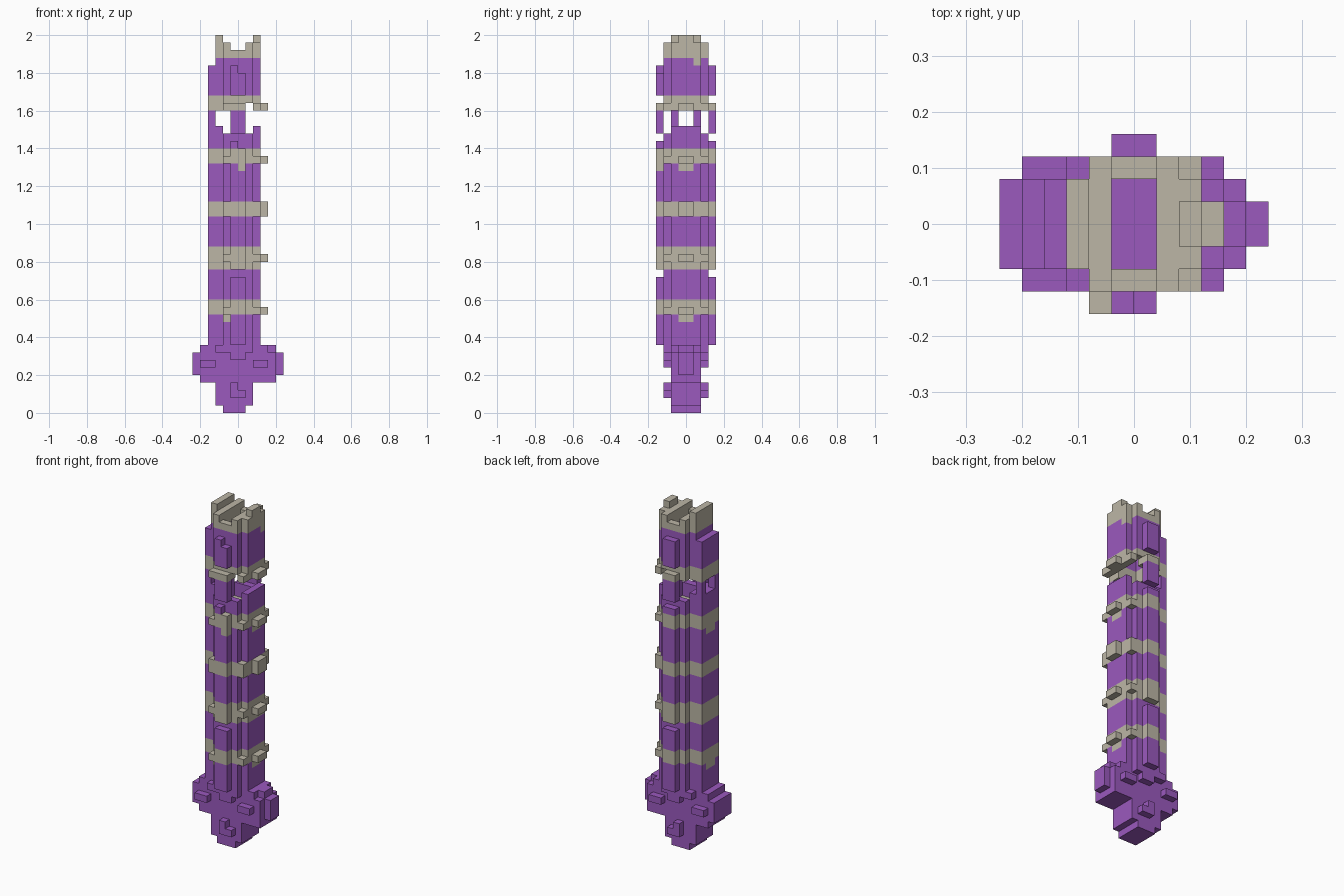
import bpy
import bmesh

U = 0.04  # edge length of one block

default = bpy.data.objects.get("Cube")
if default:
    bpy.data.objects.remove(default, do_unlink=True)


def make_material(name, colour):
    mat = bpy.data.materials.new(name)
    mat.use_nodes = True
    mat.diffuse_color = colour
    mat.node_tree.nodes["Principled BSDF"].inputs["Base Color"].default_value = colour
    return mat


PURPLE, STONE = 0, 1
MATERIALS = [make_material("purple", (0.328, 0.1, 0.515, 1)),
             make_material("pale stone", (0.503, 0.468, 0.381, 1))]

cells = {}  # block position -> (part, colour)


def block_range(x, y, z):
    return [(i, j, k) for i in range(*x) for j in range(*y) for k in range(*z)]


def fill(part, x, y, z, colour=PURPLE):
    for c in block_range(x, y, z):
        cells[c] = (part, colour)


def fill_both(part, x, y, z, colour=PURPLE):
    """Fill a box and its copy mirrored front to back."""
    fill(part, x, y, z, colour)
    fill(part, x, (-y[1], -y[0]), z, colour)


def carve(x, y, z):
    for c in block_range(x, y, z):
        cells.pop(c, None)


def paint(x, y, z):
    for c in block_range(x, y, z):
        if c in cells:
            cells[c] = (cells[c][0], STONE)


# Pointed foot
fill("foot", (-2, 1), (-2, 2), (0, 1))
fill("foot", (-3, 2), (-2, 2), (1, 4))
fill_both("foot", (-1, 0), (2, 3), (2, 4))
fill_both("foot", (0, 1), (2, 3), (2, 3))

# Wide base with knobs
fill("base", (-5, 5), (-2, 2), (4, 9))
fill("base", (-6, -5), (-2, 2), (5, 8))
fill("base", (5, 6), (-1, 1), (5, 8))
carve((4, 5), (-2, 2), (8, 9))
fill("base", (4, 5), (-1, 1), (8, 9))
fill_both("base", (-5, -3), (2, 3), (6, 7))
fill_both("base", (2, 4), (2, 3), (6, 7))
fill_both("base", (-3, -1), (2, 3), (8, 9))
fill_both("base", (-1, 1), (2, 3), (7, 9))
fill_both("base", (1, 2), (2, 3), (8, 9))

# Shaft with chamfered corners, a rib on one side and ribs front and back
fill("shaft", (-3, 3), (-2, 2), (9, 47))
fill("shaft", (-2, 2), (-3, 3), (9, 47))
fill("shaft", (-4, -3), (-2, 2), (9, 46))
for low, high in ((9, 18), (19, 36), (37, 41), (42, 46)):
    fill_both("shaft", (-1, 1), (3, 4), (low, high))
for top in (36, 46):
    carve((0, 1), (-4, -3), (top - 1, top))

# Open belfry with slim columns
carve((-2, 2), (-2, 2), (35, 44))
carve((-2, 2), (-3, 3), (37, 40))
carve((-3, 3), (-3, 3), (38, 40))
carve((-4, -3), (-1, 1), (38, 40))
carve((1, 2), (-3, 3), (40, 41))

# Stone bands with ledges
for low, high, ledge_low, ledge_high in ((13, 15, 13, 14), (19, 22, 20, 21),
                                         (26, 28, 26, 28), (33, 35, 33, 34),
                                         (40, 42, 40, 41)):
    ledge = (ledge_low, ledge_high)
    paint((-4, 3), (-4, 4), (low, high))
    fill("bands", (3, 4), (-1, 1), ledge, STONE)
    fill_both("bands", (2, 3), (2, 3), ledge, STONE)
    fill("bands", (-2, -1), (-4, -3), ledge, STONE)
fill("bands", (2, 3), (-1, 1), (40, 41), STONE)

# Uneven band edges
for z in (12, 32):
    paint((2, 3), (-1, 1), (z, z + 1))
    paint((-4, -3), (-1, 1), (z, z + 1))
paint((-2, -1), (-4, -2), (12, 13))
paint((0, 1), (-4, -2), (32, 33))

# Battlements around a sunken roof
fill("battlements", (-3, 3), (-2, 2), (47, 48), STONE)
fill("battlements", (-2, 2), (-3, 3), (47, 48), STONE)
carve((-1, 1), (-2, 2), (47, 48))
for x in ((-2, -1), (1, 2)):
    fill("battlements", x, (-3, 3), (48, 49), STONE)
for x in ((-3, -2), (2, 3)):
    fill("battlements", x, (-2, 2), (48, 49), STONE)
fill("battlements", (-3, -2), (-2, 2), (49, 50), STONE)
fill("battlements", (2, 3), (-1, 1), (49, 50), STONE)
paint((2, 3), (1, 2), (46, 47))


def build(part):
    """Make the exposed block faces of one part into an object."""
    bm = bmesh.new()
    verts = {}
    for c, (owner, colour) in cells.items():
        if owner != part:
            continue
        for axis in range(3):
            for side in (0, 1):
                near = list(c)
                near[axis] += 2 * side - 1
                if tuple(near) in cells:
                    continue
                ring = []
                for a, b in ((0, 0), (1, 0), (1, 1), (0, 1)):
                    p = list(c)
                    p[axis] += side
                    p[(axis + 1) % 3] += a
                    p[(axis + 2) % 3] += b
                    p = tuple(p)
                    if p not in verts:
                        verts[p] = bm.verts.new([n * U for n in p])
                    ring.append(verts[p])
                face = bm.faces.new(ring if side else ring[::-1])
                face.material_index = colour
    bmesh.ops.dissolve_limit(bm, angle_limit=0.01, verts=bm.verts[:],
                             edges=bm.edges[:], delimit={'MATERIAL'})
    mesh = bpy.data.meshes.new(part)
    bm.to_mesh(mesh)
    bm.free()
    for mat in MATERIALS:
        mesh.materials.append(mat)
    bpy.context.collection.objects.link(bpy.data.objects.new(part, mesh))


for part in ("foot", "base", "shaft", "bands", "battlements"):
    build(part)
